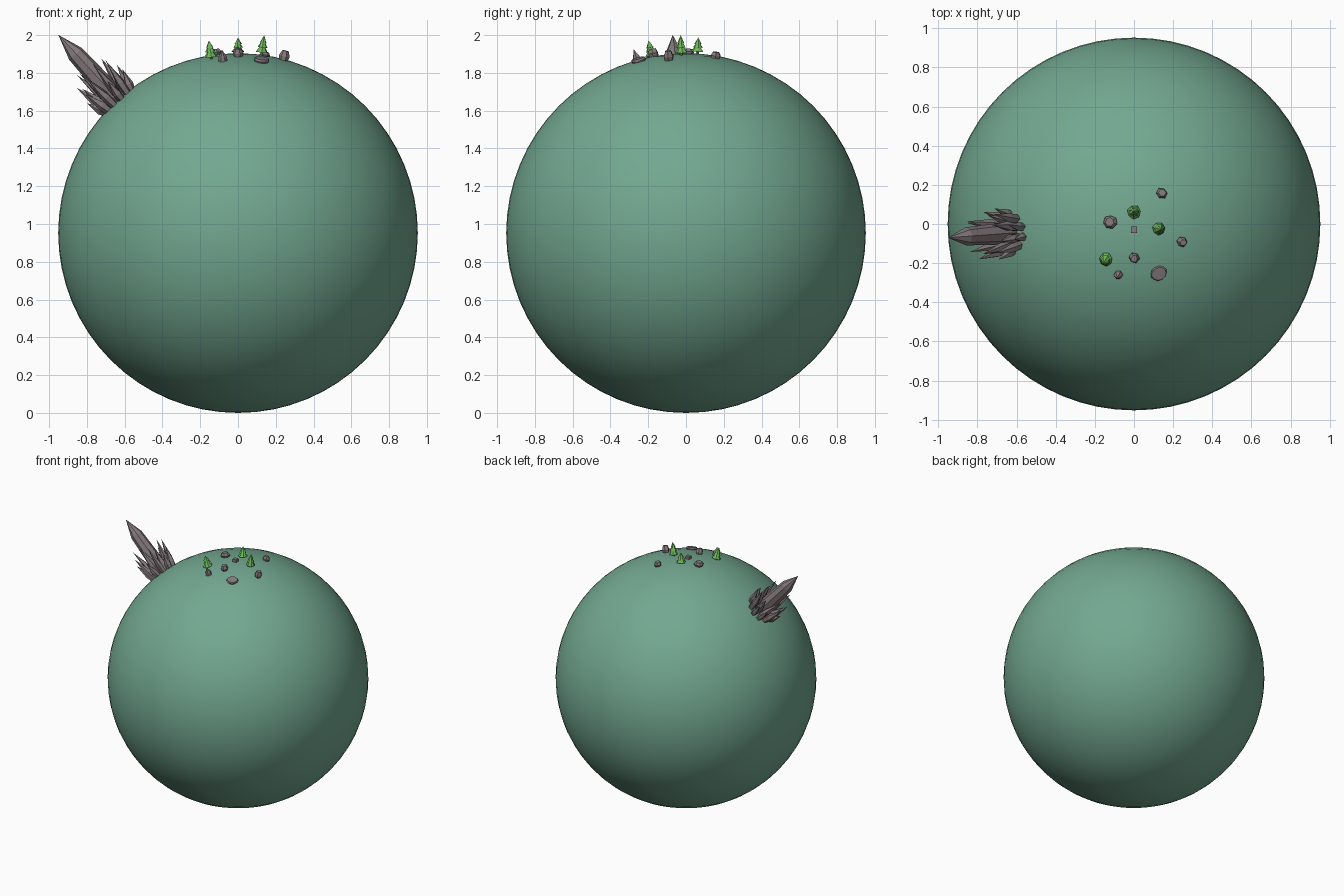
import bpy, bmesh, math, random
from mathutils import Vector, Matrix

if "Cube" in bpy.data.objects:
    bpy.data.objects.remove(bpy.data.objects["Cube"])

random.seed(4)
R = 0.952
C = Vector((0, 0, R))


def mat(name, rgb):
    m = bpy.data.materials.new(name)
    m.diffuse_color = (*rgb, 1)
    m.use_nodes = True
    m.node_tree.nodes["Principled BSDF"].inputs["Base Color"].default_value = m.diffuse_color
    return m


GROUND = mat("ground_green", (0.17, 0.39, 0.28))
STONE = mat("stone", (0.24, 0.20, 0.21))
LEAF = mat("leaf", (0.15, 0.48, 0.10))


def finish(name, bm, material):
    bmesh.ops.recalc_face_normals(bm, faces=bm.faces)
    me = bpy.data.meshes.new(name)
    bm.to_mesh(me)
    bm.free()
    ob = bpy.data.objects.new(name, me)
    bpy.context.collection.objects.link(ob)
    me.materials.append(material)
    return ob


def frame(origin, axis, spin=0):
    q = Vector(axis).to_track_quat('Z', 'Y').to_matrix().to_4x4()
    return Matrix.Translation(origin) @ q @ Matrix.Rotation(spin, 4, 'Z')


def lathe(bm, profile, sides, m, jitter=0, squash=1):
    """Sweep (radius, height) points round the local z axis; radius 0 is a tip."""
    rings = []
    for r, h in profile:
        n = sides if r > 0 else 1
        ring = []
        for i in range(n):
            a = 2 * math.pi * i / n
            k = r * (1 + random.uniform(-jitter, jitter))
            ring.append(bm.verts.new(m @ Vector((k * math.cos(a), k * math.sin(a) * squash, h))))
        rings.append(ring)
    for a, b in zip(rings, rings[1:]):
        for i in range(sides):
            j = (i + 1) % sides
            if len(a) == 1:
                bm.faces.new((a[0], b[j], b[i]))
            elif len(b) == 1:
                bm.faces.new((a[i], a[j], b[0]))
            else:
                bm.faces.new((a[i], a[j], b[j], b[i]))
    for ring in (rings[0], rings[-1]):
        if len(ring) > 2:
            bm.faces.new(ring)


def on_ground(x, y, lift=0.0):
    """Position frame on the top of the globe, aligned to its surface."""
    n = Vector((x, y, math.sqrt(R * R - x * x - y * y))).normalized()
    return frame(C + n * (R + lift), n, random.uniform(0, 6))


# globe
bm = bmesh.new()
bmesh.ops.create_uvsphere(bm, u_segments=64, v_segments=32, radius=R, matrix=Matrix.Translation(C))
globe = finish("globe", bm, GROUND)
for p in globe.data.polygons:
    p.use_smooth = True

# tall stone spire
axis = (Vector((-0.95, -0.07, 2.0)) - C).normalized()
base = frame(C + axis * R, axis)
bm = bmesh.new()
lathe(bm, [(0.052, -0.04), (0.054, 0.12), (0.046, 0.33), (0, 0.466)], 8, base)
finish("spire", bm, STONE)

# two rings of shards flaring round the foot of the spire
bm = bmesh.new()
for count, r0, r1, heights, w in ((11, 0.085, 0.132, (0.13, 0.20, 0.10), 0.024),
                                  (7, 0.055, 0.10, (0.23, 0.17), 0.026)):
    for i in range(count):
        a = 2 * math.pi * (i + 0.3) / count
        d = Vector((math.cos(a), math.sin(a), 0))
        h = heights[i % len(heights)] + random.uniform(-0.015, 0.015)
        p0 = d * r0 + Vector((0, 0, -0.03))
        v = d * r1 + Vector((0, 0, h)) - p0
        L = v.length
        lathe(bm, [(w * 0.8, 0), (w, L * 0.4), (0, L)], 5, base @ frame(p0, v, a), 0.15)
finish("spire_shards", bm, STONE)

# pine trees
for i, (x, y, h, w) in enumerate([(0, 0.06, 0.085, 0.034), (0.125, -0.025, 0.105, 0.032),
                                  (-0.14, -0.18, 0.098, 0.034)]):
    m = on_ground(x, y)
    bm = bmesh.new()
    lathe(bm, [(0.009, -0.01), (0.007, h * 0.4)], 6, m)
    finish(f"tree_trunk_{i}", bm, STONE)
    bm = bmesh.new()
    for z0, z1, k in ((0.12, 0.62, 1.0), (0.38, 0.82, 0.8), (0.6, 1.0, 0.58)):
        lathe(bm, [(w * k, h * z0), (0, h * z1)], 7, m, 0.1)
    finish(f"tree_leaves_{i}", bm, LEAF)

# boulders: x, y, radius, height, sides
for i, (x, y, r, h, n) in enumerate([(-0.12, 0.01, 0.034, 0.03, 7), (0.0, -0.17, 0.028, 0.04, 6),
                                     (0.24, -0.09, 0.026, 0.05, 6), (0.14, 0.155, 0.028, 0.03, 6)]):
    bm = bmesh.new()
    lathe(bm, [(r * 0.8, -0.012), (r, h * 0.4), (r * 0.65, h)], n, on_ground(x, y), 0.12)
    finish(f"boulder_{i}", bm, STONE)

# flat stone, pointed stone and square block
bm = bmesh.new()
lathe(bm, [(0.036, -0.012), (0.043, 0.006), (0.038, 0.016)], 12, on_ground(0.125, -0.25), 0.04, 0.88)
finish("flat_stone", bm, STONE)
bm = bmesh.new()
lathe(bm, [(0.024, -0.012), (0.02, 0.02), (0, 0.062)], 6, on_ground(-0.08, -0.26), 0.15)
finish("pointed_stone", bm, STONE)
bm = bmesh.new()
bmesh.ops.create_cube(bm, size=0.032, matrix=Matrix.Translation((0, -0.03, 1.908)))
finish("square_block", bm, STONE)
